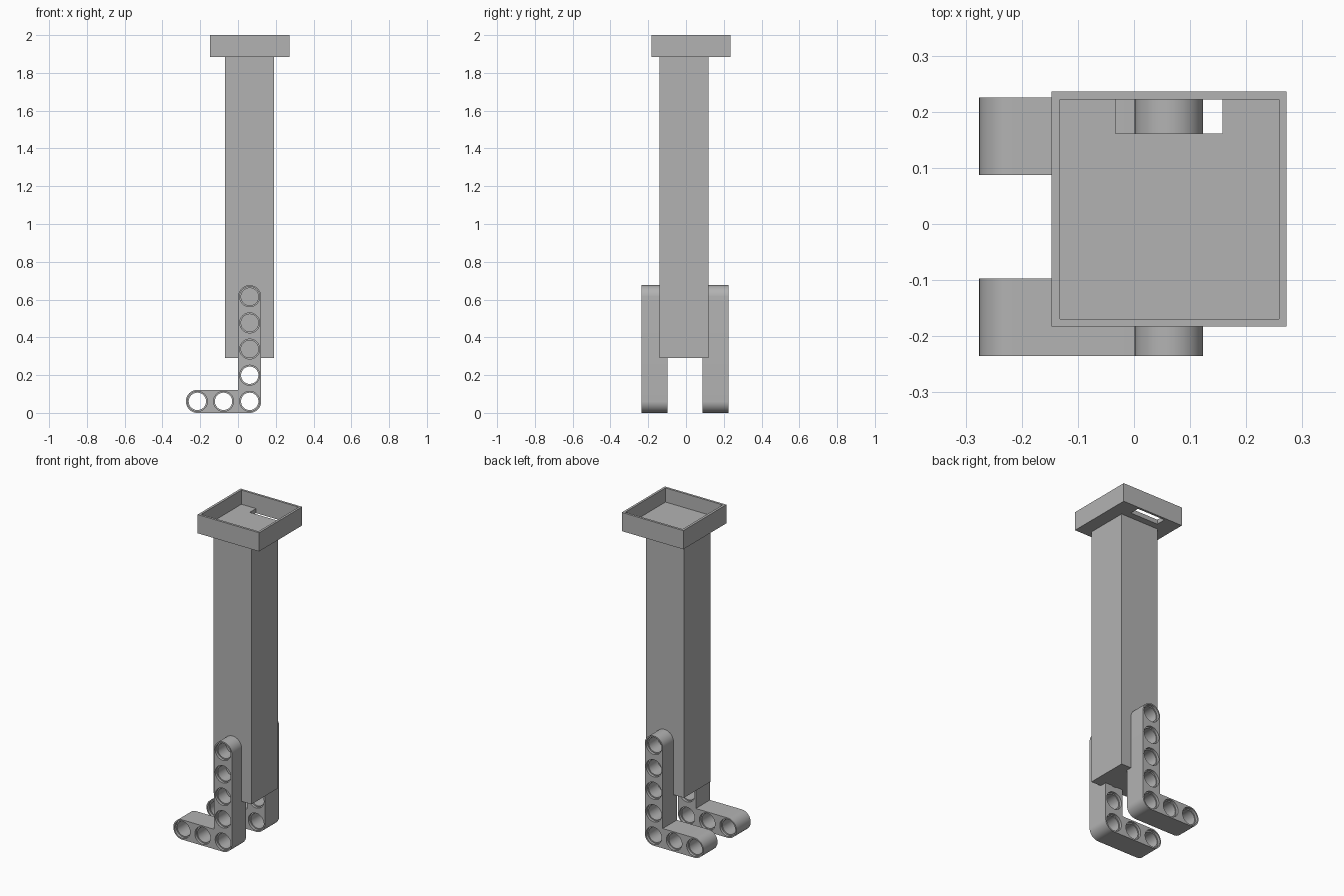
import bpy, bmesh, math

cube = bpy.data.objects.get("Cube")
if cube:
    bpy.data.objects.remove(cube, do_unlink=True)

grey = bpy.data.materials.new("plain_grey")
grey.use_nodes = True
COLOUR = (0.45, 0.45, 0.45, 1)
grey.diffuse_color = COLOUR
grey.node_tree.nodes["Principled BSDF"].inputs["Base Color"].default_value = COLOUR


def make(name, bm):
    bmesh.ops.recalc_face_normals(bm, faces=bm.faces)
    mesh = bpy.data.meshes.new(name)
    bm.to_mesh(mesh)
    bm.free()
    mesh.materials.append(grey)
    obj = bpy.data.objects.new(name, mesh)
    bpy.context.collection.objects.link(obj)
    return obj


def box(name, x, y, z):
    bm = bmesh.new()
    bmesh.ops.create_cube(bm, size=1)
    for v in bm.verts:
        v.co = [(lo + hi) / 2 + c * (hi - lo) for c, (lo, hi) in zip(v.co, (x, y, z))]
    return make(name, bm)


def cut(obj, cutter):
    mod = obj.modifiers.new("cut", 'BOOLEAN')
    mod.operation, mod.solver, mod.object = 'DIFFERENCE', 'EXACT', cutter
    bpy.context.view_layer.objects.active = obj
    bpy.ops.object.modifier_apply(modifier=mod.name)
    bpy.data.objects.remove(cutter, do_unlink=True)


def smooth(obj):
    bpy.ops.object.select_all(action='DESELECT')
    obj.select_set(True)
    bpy.context.view_layer.objects.active = obj
    bpy.ops.object.shade_smooth_by_angle(angle=math.radians(30))


# Square column
box("column", (-0.07, 0.19), (-0.14, 0.12), (0.29, 1.89))

# Open tray with a slot through the back of its floor
tray = box("tray", (-0.147, 0.272), (-0.183, 0.236), (1.885, 2.0))
cut(tray, box("cavity", (-0.132, 0.258), (-0.169, 0.222), (1.913, 2.1)))
cut(tray, box("slot", (-0.033, 0.158), (0.161, 0.222), (1.8, 1.95)))

# L-shaped perforated beams
CX, R, PITCH = 0.062, 0.061, 0.1385
HOLE, BORE, DEPTH = 0.046, 0.053, 0.016
TOP = R + 4 * PITCH
TOE = CX - 2 * PITCH


def arc(x, z, start, end, n=20):
    angles = [math.radians(start + (end - start) * i / n) for i in range(n + 1)]
    return [(x + R * math.cos(a), z + R * math.sin(a)) for a in angles]


def beam(name, y0, y1):
    # Outline: rounded top, sharp inner corner, rounded toe and heel
    outline = (arc(CX, TOP, 0, 180) + [(CX - R, 2 * R)]
               + arc(TOE, R, 90, 270) + arc(CX, R, 270, 360))
    bm = bmesh.new()
    face = bm.faces.new([bm.verts.new((x, y0, z)) for x, z in outline])
    ext = bmesh.ops.extrude_face_region(bm, geom=[face])
    moved = [g for g in ext["geom"] if isinstance(g, bmesh.types.BMVert)]
    bmesh.ops.translate(bm, verts=moved, vec=(0, y1 - y0, 0))
    obj = make(name, bm)

    # Stepped pin holes, wider at both faces
    profile = [(y0 - 0.02, BORE), (y0 + DEPTH, BORE), (y0 + DEPTH, HOLE),
               (y1 - DEPTH, HOLE), (y1 - DEPTH, BORE), (y1 + 0.02, BORE)]
    centres = ([(CX, R + i * PITCH) for i in range(5)]
               + [(CX - i * PITCH, R) for i in (1, 2)])
    n = 40
    bm = bmesh.new()
    for cx, cz in centres:
        rings = [[bm.verts.new((cx + r * math.cos(math.tau * k / n), y,
                                cz + r * math.sin(math.tau * k / n)))
                  for k in range(n)] for y, r in profile]
        bm.faces.new(rings[0])
        bm.faces.new(rings[-1][::-1])
        for a, b in zip(rings, rings[1:]):
            for k in range(n):
                j = (k + 1) % n
                bm.faces.new((a[k], b[k], b[j], a[j]))
    cut(obj, make("pin_holes", bm))
    smooth(obj)


beam("front_beam", -0.235, -0.097)
beam("back_beam", 0.087, 0.225)
